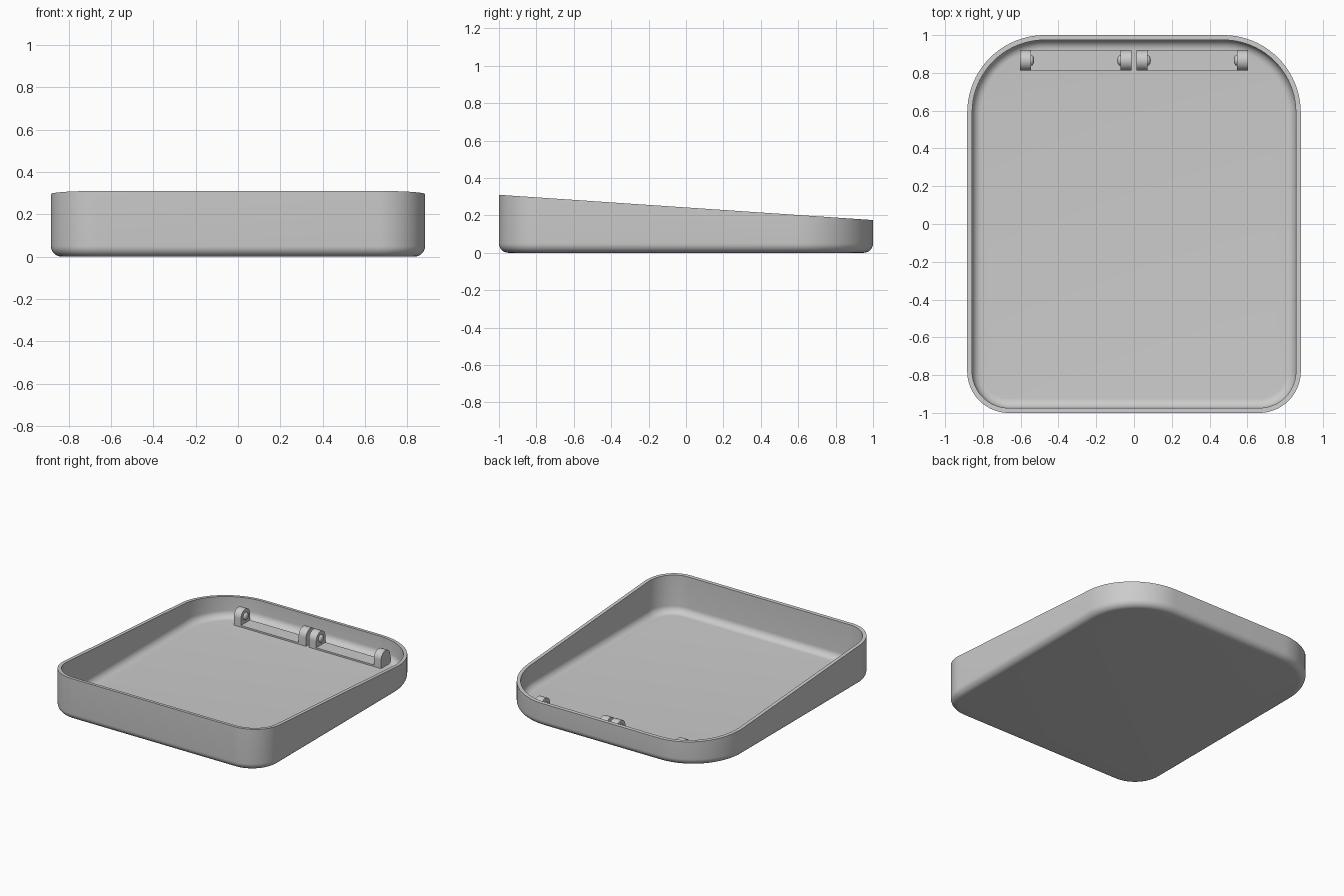
import bpy, bmesh, math
from mathutils import Matrix

if "Cube" in bpy.data.objects:
    bpy.data.objects.remove(bpy.data.objects["Cube"])

grey = bpy.data.materials.new("plain grey")
grey.diffuse_color = (0.6, 0.6, 0.6, 1)
grey.use_nodes = True
grey.node_tree.nodes["Principled BSDF"].inputs["Base Color"].default_value = grey.diffuse_color

HALF_X, HALF_Y = 0.883, 1.0
FRONT_R, BACK_R = 0.22, 0.41
WALL, FLOOR, FILLET = 0.026, 0.03, 0.05


def finish(bm, name, angle=35):
    bmesh.ops.recalc_face_normals(bm, faces=bm.faces)
    mesh = bpy.data.meshes.new(name)
    bm.to_mesh(mesh)
    bm.free()
    mesh.materials.append(grey)
    ob = bpy.data.objects.new(name, mesh)
    bpy.context.collection.objects.link(ob)
    bpy.ops.object.select_all(action='DESELECT')
    ob.select_set(True)
    bpy.context.view_layer.objects.active = ob
    bpy.ops.object.shade_smooth_by_angle(angle=math.radians(angle))
    return ob


def outline(inset, steps=20):
    """Rounded rectangle with wider corners at the back."""
    pts = []
    for sx, sy, start in ((1, 1, 0), (-1, 1, 90), (-1, -1, 180), (1, -1, 270)):
        r = BACK_R if sy > 0 else FRONT_R
        cx, cy = sx * (HALF_X - r), sy * (HALF_Y - r)
        for i in range(steps + 1):
            a = math.radians(start + 90 * i / steps)
            pts.append((cx + (r - inset) * math.cos(a), cy + (r - inset) * math.sin(a)))
    return pts


def rim(y):
    return 0.31 - 0.0675 * (y + 1)


# Tray: rings from the underside, up the outer wall, over the sloped rim, down to the floor
arc = [math.radians(90 * i / 8) for i in range(9)]
levels = [(FILLET * (1 - math.sin(a)), FILLET * (1 - math.cos(a))) for a in arc]
levels += [(0, None), (WALL, None)]
levels += [(WALL + FILLET * (1 - math.cos(a)), FLOOR + FILLET * (1 - math.sin(a))) for a in arc]
bm = bmesh.new()
rings = [[bm.verts.new((x, y, rim(y) if z is None else z)) for x, y in outline(d)]
         for d, z in levels]
for low, high in zip(rings, rings[1:]):
    n = len(low)
    for i in range(n):
        j = (i + 1) % n
        bm.faces.new((low[i], low[j], high[j], high[i]))
bm.faces.new(rings[0][::-1])
bm.faces.new(rings[-1])
finish(bm, "tray")

# Hinge parts: two mirrored pairs of arched lugs, each pair joined by a thin plate
Y0, Y1, TOP = 0.812, 0.92, 0.145
YC, R = (Y0 + Y1) / 2, (Y1 - Y0) / 2
ZC = TOP - R


def lug(name, x0, x1, pin_dir):
    bm = bmesh.new()
    prof = [(Y0, FLOOR - 0.005)]
    prof += [(YC - R * math.cos(math.pi * i / 16), ZC + R * math.sin(math.pi * i / 16))
             for i in range(17)]
    prof += [(Y1, FLOOR - 0.005)]
    face = bm.faces.new([bm.verts.new((x0, y, z)) for y, z in prof])
    ext = bmesh.ops.extrude_face_region(bm, geom=[face])
    bmesh.ops.translate(bm, vec=(x1 - x0, 0, 0),
                        verts=[v for v in ext["geom"] if isinstance(v, bmesh.types.BMVert)])
    finish(bm, name)
    # Domed pivot pin on the inner face
    bm = bmesh.new()
    bmesh.ops.create_uvsphere(bm, u_segments=20, v_segments=12, radius=0.028,
                              matrix=Matrix.Translation((x1 if pin_dir > 0 else x0, YC, ZC))
                              @ Matrix.Diagonal((0.6, 1, 1, 1)))
    finish(bm, name + "_pin")


for side, s in (("left", -1), ("right", 1)):
    for place, a, b, pin in (("inner", 0.012, 0.072, 1), ("outer", 0.545, 0.603, -1)):
        lug(f"{side}_{place}_lug", min(s * a, s * b), max(s * a, s * b), s * pin)
    bm = bmesh.new()
    bmesh.ops.create_cube(bm, size=1, matrix=Matrix.Translation((s * 0.3085, (Y0 + Y1) / 2, FLOOR + 0.004))
                          @ Matrix.Diagonal((0.475, Y1 - Y0, 0.016, 1)))
    finish(bm, f"{side}_hinge_plate")
